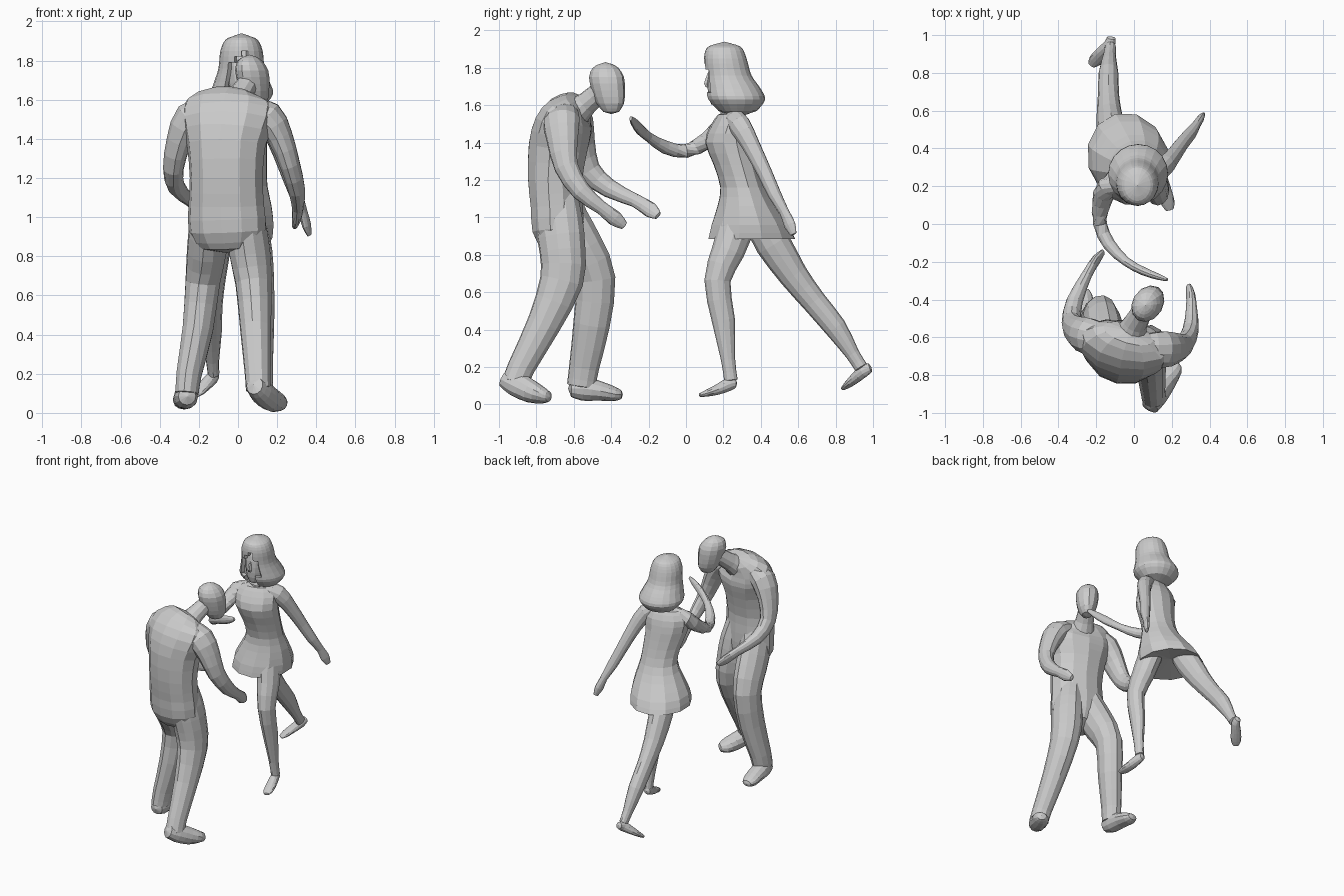
import bpy, bmesh, math
from mathutils import Vector


def catmull(a, b, c, d, t):
    return [0.5 * (2*q + (r-p)*t + (2*p-5*q+4*r-s)*t*t + (3*q-p-3*r+s)*t**3)
            for p, q, r, s in zip(a, b, c, d)]


def loft(name, rings, side=(1, 0, 0), flat=False, n=12, steps=2, cap=0.35, opening=None, cap_start=None):
    """Skin elliptical rings (x, y, z, half width, half depth) along a smooth path."""
    pts = []
    for i in range(len(rings) - 1):
        a, d = rings[max(i-1, 0)], rings[min(i+2, len(rings)-1)]
        pts += [catmull(a, rings[i], rings[i+1], d, k/steps) for k in range(steps)]
    pts.append(list(rings[-1]))
    bm = bmesh.new()
    loops, tang = [], []
    for i, p in enumerate(pts):
        t = Vector((0, 0, 1)) if flat else (
            Vector(pts[min(i+1, len(pts)-1)][:3]) - Vector(pts[max(i-1, 0)][:3])).normalized()
        u = Vector(side)
        u = (u - t * u.dot(t)).normalized()
        v = t.cross(u)
        tang.append(t)
        loops.append([bm.verts.new(Vector(p[:3]) + u*p[3]*math.cos(2*math.pi*k/n)
                                   + v*p[4]*math.sin(2*math.pi*k/n)) for k in range(n)])
    for A, B in zip(loops, loops[1:]):
        for k in range(n):
            bm.faces.new((A[k], A[(k+1) % n], B[(k+1) % n], B[k]))
    c0 = cap if cap_start is None else cap_start
    for L, p, t, s, c in ((loops[0], pts[0], tang[0], -1, c0), (loops[-1], pts[-1], tang[-1], 1, cap)):
        pole = bm.verts.new(Vector(p[:3]) + t*s*c*min(p[3], p[4]))
        for k in range(n):
            bm.faces.new((L[k], L[(k+1) % n], pole))
    if opening:
        bmesh.ops.delete(bm, geom=[f for f in bm.faces if opening(f.calc_center_median())], context='FACES')
    bmesh.ops.recalc_face_normals(bm, faces=bm.faces)
    me = bpy.data.meshes.new(name)
    bm.to_mesh(me)
    bm.free()
    ob = bpy.data.objects.new(name, me)
    bpy.context.collection.objects.link(ob)
    return ob


# ---------- man, facing +y, knees bent and leaning forward ----------
turn = (1, -0.2, 0)
loft("man_torso", [
    (-.05, -.675, .85, .15, .10), (-.055, -.685, .93, .2, .137), (-.06, -.69, 1.06, .197, .142),
    (-.06, -.70, 1.2, .19, .147), (-.06, -.685, 1.37, .205, .16), (-.05, -.655, 1.49, .245, .155),
    (-.045, -.62, 1.57, .235, .12), (-.03, -.58, 1.62, .14, .07)], turn)
loft("man_neck", [(-.03, -.61, 1.54, .1, .09), (.005, -.53, 1.61, .066, .062), (.05, -.45, 1.68, .056, .058)], turn)
loft("man_head", [
    (.095, -.40, 1.565, .035, .045), (.09, -.405, 1.61, .06, .078), (.08, -.415, 1.68, .076, .093),
    (.07, -.425, 1.75, .08, .098), (.06, -.43, 1.80, .058, .072), (.06, -.43, 1.82, .03, .035)],
    (.85, -.5, 0), flat=True)
loft("man_right_side_leg", [
    (.01, -.69, 1.12, .09, .11), (.04, -.68, .98, .1, .13), (.06, -.66, .82, .107, .125),
    (.08, -.665, .66, .094, .118), (.09, -.76, .43, .08, .092), (.1, -.88, .2, .066, .074),
    (.105, -.91, .12, .066, .074)], turn)
loft("man_left_side_leg", [
    (-.12, -.69, 1.14, .09, .11), (-.145, -.645, .99, .1, .125), (-.16, -.56, .83, .102, .125),
    (-.18, -.485, .67, .09, .11), (-.205, -.505, .43, .08, .1), (-.25, -.545, .2, .066, .082),
    (-.26, -.56, .1, .06, .078)], turn)
loft("man_right_side_shoe", [
    (.085, -.97, .14, .045, .05), (.115, -.91, .11, .06, .068), (.165, -.83, .07, .06, .062),
    (.205, -.765, .048, .055, .042), (.225, -.735, .043, .03, .028)], (1, .5, 0))
loft("man_left_side_shoe", [
    (-.26, -.615, .085, .045, .045), (-.265, -.55, .085, .06, .065), (-.27, -.46, .072, .062, .052),
    (-.275, -.38, .055, .055, .038), (-.275, -.345, .052, .035, .022)])
loft("man_right_side_arm", [
    (.06, -.66, 1.55, .06, .085), (.15, -.665, 1.51, .085, .1), (.215, -.66, 1.41, .066, .085),
    (.265, -.64, 1.27, .052, .065), (.3, -.56, 1.14, .043, .052), (.305, -.45, 1.05, .03, .036),
    (.30, -.38, .995, .024, .042), (.29, -.33, .955, .014, .022)], turn)
loft("man_left_side_arm", [
    (-.15, -.61, 1.56, .06, .085), (-.24, -.595, 1.51, .085, .1), (-.30, -.57, 1.39, .066, .085),
    (-.33, -.52, 1.25, .053, .065), (-.315, -.41, 1.155, .044, .05), (-.25, -.27, 1.09, .028, .036),
    (-.20, -.19, 1.04, .022, .042), (-.165, -.15, 1.01, .012, .022)])

# ---------- woman, facing -y, stepping forward ----------
turn = (1, .27, 0)
loft("dress", [
    (-.035, .352, .885, .212, .24), (-.02, .34, .96, .208, .21), (.005, .32, 1.06, .172, .155),
    (.02, .30, 1.16, .135, .118), (.015, .265, 1.28, .137, .118), (.0, .23, 1.4, .155, .128),
    (-.005, .235, 1.49, .165, .1), (.0, .24, 1.55, .115, .065)], turn, flat=True, cap_start=-.2)
loft("woman_neck", [(0, .24, 1.5, .075, .06), (.01, .235, 1.58, .05, .05), (.015, .22, 1.66, .045, .05)])
loft("woman_head", [
    (.02, .17, 1.605, .03, .035), (.02, .185, 1.65, .06, .065), (.02, .20, 1.73, .078, .085),
    (.02, .21, 1.81, .08, .085), (.02, .21, 1.87, .05, .055)], flat=True)
loft("woman_nose", [(.02, .125, 1.77, .008, .01), (.02, .112, 1.715, .015, .018), (.02, .12, 1.70, .01, .01)], n=6)
# hood-shaped hair with an arched open face
hair = loft("hair", [
    (.025, .275, 1.57, .11, .105), (.022, .268, 1.63, .158, .155), (.02, .25, 1.69, .142, .148),
    (.018, .225, 1.76, .118, .125), (.018, .21, 1.85, .108, .114), (.018, .205, 1.905, .083, .095),
    (.018, .205, 1.924, .045, .06)], flat=True, n=20, steps=3,
    opening=lambda c: c.y < .2 and ((c.x - .02)/.07)**2 + ((c.z - 1.68)/.16)**2 < 1)
solid = hair.modifiers.new("thickness", 'SOLIDIFY')
solid.thickness = .025
solid.offset = -1

loft("woman_front_leg", [
    (.07, .28, .98, .08, .10), (.10, .225, .82, .076, .088), (.125, .168, .66, .06, .07),
    (.135, .20, .45, .05, .062), (.145, .225, .24, .033, .038), (.15, .24, .13, .03, .036)])
loft("woman_back_leg", [
    (-.1, .39, .98, .07, .08), (-.115, .465, .86, .08, .095), (-.13, .575, .69, .068, .078),
    (-.135, .685, .55, .056, .066), (-.135, .80, .41, .052, .06), (-.13, .89, .27, .034, .038),
    (-.125, .935, .2, .03, .036)])
loft("woman_front_foot", [
    (.145, .265, .115, .024, .025), (.15, .235, .11, .03, .035), (.165, .17, .08, .036, .028),
    (.18, .11, .06, .036, .018), (.19, .075, .05, .02, .01)])
loft("woman_back_foot", [
    (-.12, .985, .195, .024, .025), (-.13, .95, .18, .03, .035), (-.17, .905, .14, .036, .028),
    (-.205, .865, .105, .036, .018), (-.225, .84, .085, .02, .01)], (1, -.5, 0))
loft("woman_reaching_arm", [
    (-.06, .22, 1.51, .045, .055), (-.14, .195, 1.485, .055, .062), (-.172, .11, 1.41, .046, .05),
    (-.18, 0, 1.355, .037, .038), (-.13, -.11, 1.375, .035, .036), (-.04, -.20, 1.43, .024, .026),
    (.05, -.25, 1.475, .022, .032), (.13, -.28, 1.51, .016, .025), (.175, -.295, 1.53, .008, .012)], (.3, 1, 0))
loft("woman_trailing_arm", [
    (.06, .25, 1.53, .045, .055), (.14, .285, 1.495, .054, .062), (.195, .345, 1.39, .044, .05),
    (.25, .42, 1.24, .037, .041), (.295, .475, 1.12, .034, .036), (.33, .525, 1.03, .023, .027),
    (.35, .555, .96, .02, .034), (.365, .575, .91, .01, .018)], (1, -.5, 0))
